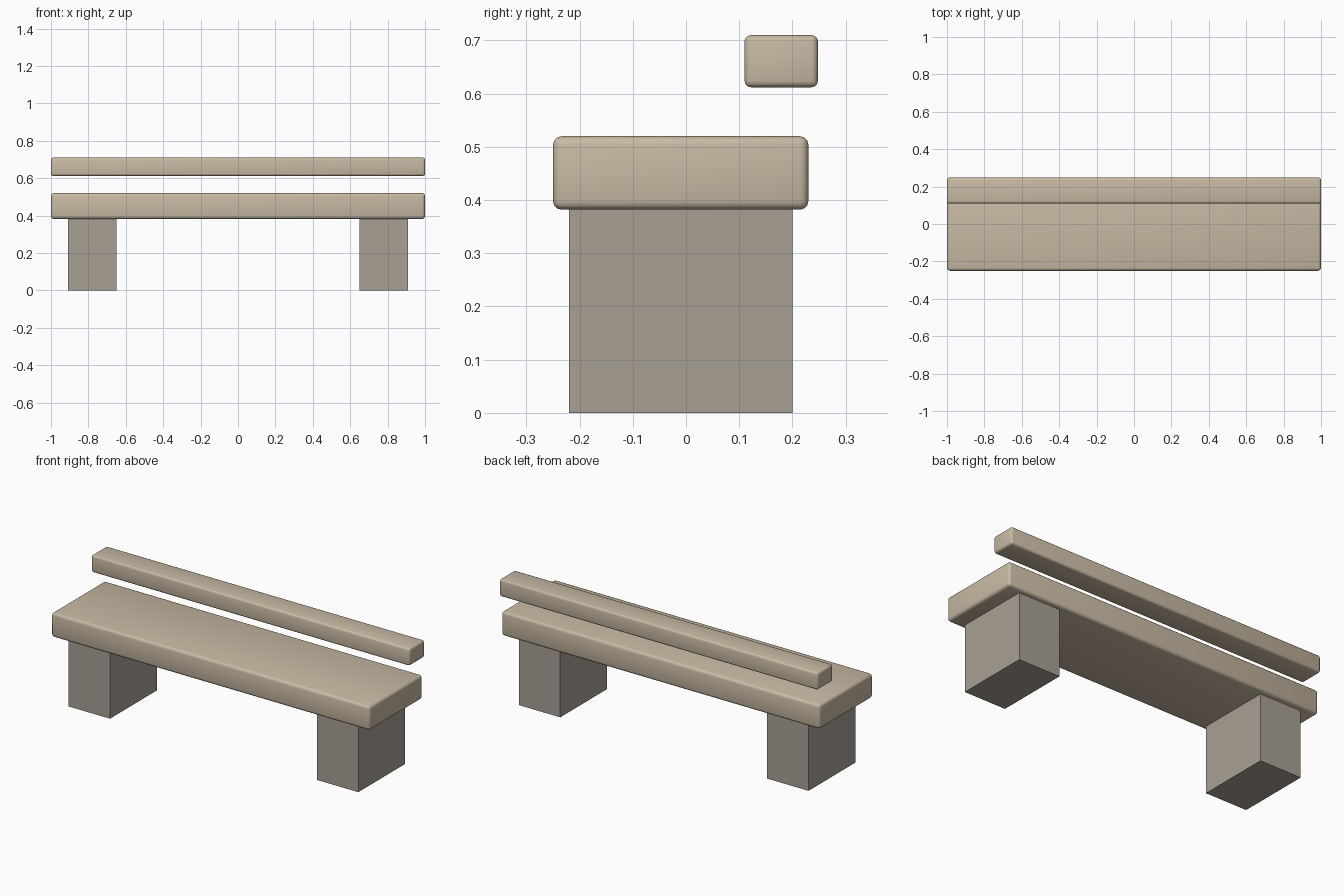
import bpy
import math

default = bpy.data.objects.get("Cube")
if default:
    bpy.data.objects.remove(default, do_unlink=True)


def make_material(name, color):
    mat = bpy.data.materials.new(name)
    mat.use_nodes = True
    mat.diffuse_color = color
    mat.node_tree.nodes["Principled BSDF"].inputs["Base Color"].default_value = color
    return mat


def make_box(name, low, high, mat, bevel=0.0):
    """Box between two corners, with optional rounded edges."""
    center = [(a + b) / 2 for a, b in zip(low, high)]
    bpy.ops.mesh.primitive_cube_add(size=1, location=center)
    obj = bpy.context.object
    obj.name = name
    obj.scale = [b - a for a, b in zip(low, high)]
    bpy.ops.object.transform_apply(location=False, rotation=False, scale=True)
    obj.data.materials.append(mat)
    if bevel:
        mod = obj.modifiers.new("rounded_edges", "BEVEL")
        mod.width = bevel
        mod.segments = 3
        bpy.ops.object.modifier_apply(modifier=mod.name)
        bpy.ops.object.shade_smooth_by_angle(angle=math.radians(40))
    return obj


wood = make_material("pale_wood", (0.58, 0.49, 0.37, 1))
stone = make_material("grey_stone", (0.39, 0.35, 0.30, 1))

# Seat slab and the separate back rail above it
make_box("seat", (-1, -0.25, 0.382), (1, 0.23, 0.52), wood, 0.016)
make_box("back_rail", (-1, 0.11, 0.612), (1, 0.248, 0.71), wood, 0.012)

# Block legs, one at each end
for name, x in (("right_leg", -0.78), ("left_leg", 0.78)):
    make_box(name, (x - 0.13, -0.22, 0), (x + 0.13, 0.2, 0.385), stone)
